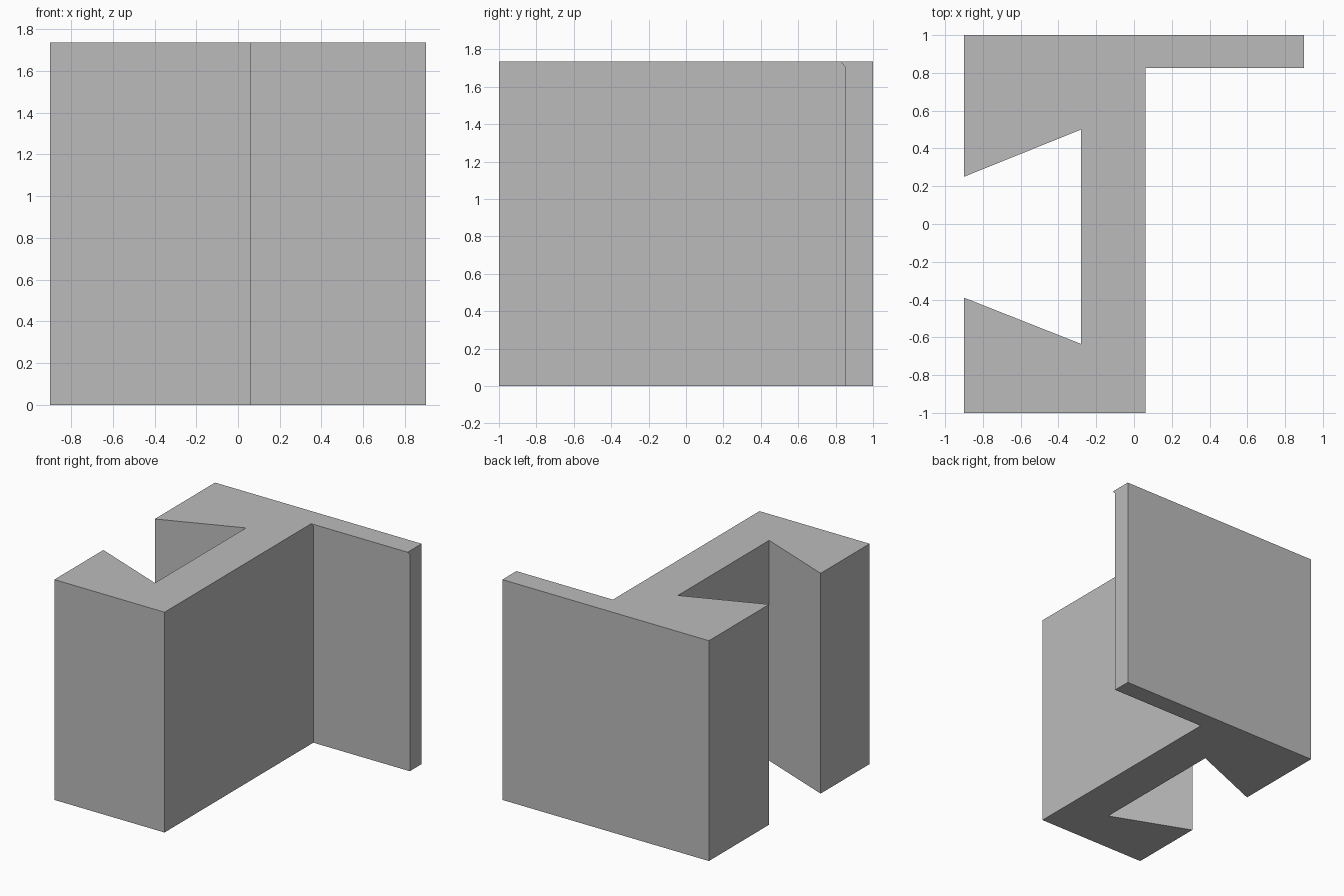
import bpy
import bmesh

cube = bpy.data.objects.get("Cube")
if cube:
    bpy.data.objects.remove(cube, do_unlink=True)

HALF_W, HEIGHT, LIP_Z = 0.9, 1.735, 1.705
WEB_L, WEB_R = -0.28, 0.06
FLANGE_Y, LIP_Y = 0.852, 0.825

# One plain grey material
grey = bpy.data.materials.new("plain_grey")
grey.use_nodes = True
colour = (0.5, 0.5, 0.5, 1)
grey.diffuse_color = colour
grey.node_tree.nodes["Principled BSDF"].inputs["Base Color"].default_value = colour

# Plan outline: web with dovetail slot on one side and thin flange on the other
outline = [
    (-HALF_W, -1), (WEB_R, -1), (WEB_R, FLANGE_Y), (HALF_W, FLANGE_Y),
    (HALF_W, 1), (-HALF_W, 1), (-HALF_W, 0.25), (WEB_L, 0.5),
    (WEB_L, -0.635), (-HALF_W, -0.39),
]
bm = bmesh.new()
base = bm.faces.new([bm.verts.new((x, y, 0)) for x, y in outline])


def raise_face(face, dz):
    """Extrude a face upward and return the new top face."""
    geom = bmesh.ops.extrude_face_region(bm, geom=[face])["geom"]
    top = next(g for g in geom if isinstance(g, bmesh.types.BMFace))
    bmesh.ops.translate(bm, verts=top.verts[:], vec=(0, 0, dz))
    return top


# Main height, then the short flared lip along the flange
shoulder = raise_face(base, LIP_Z)
if not base.is_valid or base not in bm.faces[:]:
    bm.faces.new([v for v in bm.verts if v.co.z == 0])
top = raise_face(shoulder, HEIGHT - LIP_Z)
for v in top.verts:
    if abs(v.co.y - FLANGE_Y) < 0.001:
        v.co.y = LIP_Y
if shoulder.is_valid:
    bm.faces.remove(shoulder)

# Merge coplanar wall strips and tidy normals
bmesh.ops.dissolve_limit(bm, angle_limit=0.01, verts=bm.verts[:], edges=bm.edges[:])
bmesh.ops.recalc_face_normals(bm, faces=bm.faces[:])

mesh = bpy.data.meshes.new("slotted_bracket")
bm.to_mesh(mesh)
bm.free()
mesh.materials.append(grey)
bpy.context.collection.objects.link(bpy.data.objects.new("slotted_bracket", mesh))
